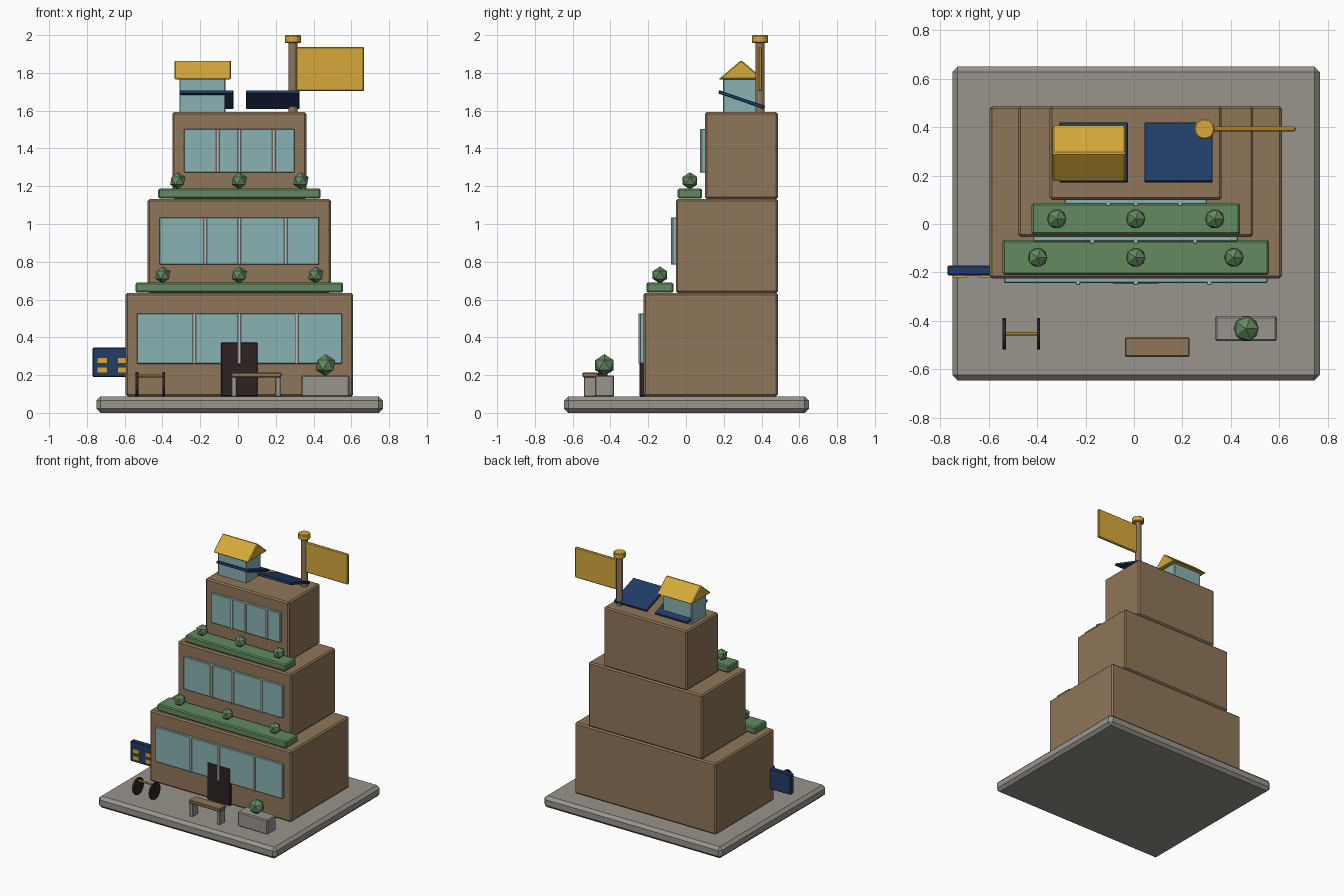
import bpy, bmesh, math
from mathutils import Matrix

if "Cube" in bpy.data.objects:
    bpy.data.objects.remove(bpy.data.objects["Cube"])


def material(name, hexcode):
    """Flat material from an sRGB hex colour."""
    def lin(c):
        return c / 12.92 if c <= 0.04045 else ((c + 0.055) / 1.055) ** 2.4
    m = bpy.data.materials.new(name)
    rgb = [lin(int(hexcode[i:i + 2], 16) / 255) for i in (0, 2, 4)]
    m.diffuse_color = (*rgb, 1)
    m.use_nodes = True
    m.node_tree.nodes["Principled BSDF"].inputs["Base Color"].default_value = m.diffuse_color
    return m


BROWN = material("brown_wall", "8F7658")
GREY = material("stone_grey", "98948C")
GLASS = material("pale_teal_glass", "8AB2B2")
GREEN = material("leaf_green", "628A60")
YELLOW = material("warm_yellow", "D6A93B")
NAVY = material("navy_blue", "213D68")
DARK = material("dark_brown", "2E2222")
SILVER = material("light_grey", "BDBDBB")


def finish(name, bm, mat, bevel=0.0):
    bmesh.ops.recalc_face_normals(bm, faces=bm.faces)
    if bevel:
        edges = [e for e in bm.edges if e.calc_face_angle(0) > math.radians(40)]
        bmesh.ops.bevel(bm, geom=edges, offset=bevel, segments=1, affect='EDGES')
    me = bpy.data.meshes.new(name)
    bm.to_mesh(me)
    bm.free()
    me.materials.append(mat)
    ob = bpy.data.objects.new(name, me)
    bpy.context.collection.objects.link(ob)
    return ob


def box(name, xr, yr, zr, mat, bevel=0.0, tilt=0.0):
    """Box from x, y and z ranges, optionally tilted about x."""
    mid = [(r[0] + r[1]) / 2 for r in (xr, yr, zr)]
    size = [r[1] - r[0] for r in (xr, yr, zr)]
    bm = bmesh.new()
    bmesh.ops.create_cube(bm, size=1, matrix=Matrix.Translation(mid)
                          @ Matrix.Rotation(tilt, 4, 'X') @ Matrix.Diagonal((*size, 1)))
    return finish(name, bm, mat, bevel)


def cylinder(name, c, r, depth, mat, sides=12, along_x=False, bevel=0.0):
    bm = bmesh.new()
    rot = Matrix.Rotation(math.pi / 2, 4, 'Y') if along_x else Matrix()
    bmesh.ops.create_cone(bm, cap_ends=True, segments=sides, radius1=r, radius2=r,
                          depth=depth, matrix=Matrix.Translation(c) @ rot)
    return finish(name, bm, mat, bevel)


def bush(name, c, r):
    bm = bmesh.new()
    bmesh.ops.create_icosphere(bm, subdivisions=1, radius=r, matrix=Matrix.Translation(c))
    return finish(name, bm, GREEN)


CX = 0.007

# Paved base
box("base_slab", (-0.75, 0.767), (-0.645, 0.65), (0, 0.088), GREY, 0.022)

# Three stepped storeys: half width, front y, z range, window half width, window z, mullions
storeys = [
    (0.603, -0.225, (0.088, 0.635), 0.543, (0.26, 0.527), (-0.231, CX, 0.31)),
    (0.485, -0.054, (0.635, 1.132), 0.422, (0.785, 1.035), (-0.173, CX, 0.252)),
    (0.355, 0.100, (1.132, 1.592), 0.293, (1.273, 1.502), (-0.107, CX, 0.19)),
]
for i, (hw, y, zr, ww, wz, mull) in enumerate(storeys, 1):
    box(f"storey_{i}", (CX - hw, CX + hw), (y, 0.487), zr, BROWN, 0.01)
    box(f"window_{i}", (CX - ww, CX + ww), (y - 0.018, y + 0.01), wz, GLASS, 0.003)
    for j, x in enumerate(mull, 1):
        box(f"mullion_{i}_{j}", (x - 0.009, x + 0.009), (y - 0.026, y), wz, SILVER, 0.002)

# Entrance door
box("door", (CX - 0.096, CX + 0.096), (-0.246, -0.215), (0.088, 0.373), DARK, 0.003)

# Planted terraces
terraces = [
    (0.55, (-0.21, -0.066), (0.637, 0.69), 0.405, 0.73),
    (0.43, (-0.044, 0.086), (1.135, 1.188), 0.326, 1.229),
]
for i, (hw, yr, zr, dx, bz) in enumerate(terraces, 1):
    box(f"terrace_bed_{i}", (CX - hw, CX + hw), yr, zr, GREEN, 0.008)
    for j in (-1, 0, 1):
        bush(f"terrace_bush_{i}_{j + 2}", (CX + j * dx, sum(yr) / 2, bz), 0.045)

# Rooftop cabin with gable roof
box("roof_cabin", (-0.31, -0.067), (0.197, 0.376), (1.585, 1.775), GLASS, 0.004)
bm = bmesh.new()
ends = [[bm.verts.new((x, y, z)) for y, z in ((0.172, 1.766), (0.412, 1.766), (0.292, 1.868))]
        for x in (-0.336, -0.036)]
bm.faces.new(ends[0])
bm.faces.new(ends[1])
for k in range(3):
    n = (k + 1) % 3
    bm.faces.new((ends[0][k], ends[0][n], ends[1][n], ends[1][k]))
finish("cabin_roof", bm, YELLOW, 0.006)

# Tilted solar panels
for i, x in enumerate((-0.166, 0.184), 1):
    box(f"solar_panel_{i}", (x - 0.141, x + 0.141), (0.166, 0.424), (1.649, 1.667),
        NAVY, 0.003, tilt=math.radians(-19))

# Flagpole and flag
cylinder("flagpole", (0.291, 0.392, 1.78), 0.024, 0.39, BROWN)
cylinder("flagpole_cap", (0.291, 0.392, 1.979), 0.043, 0.042, YELLOW, bevel=0.005)
box("flag", (0.305, 0.668), (0.382, 0.402), (1.703, 1.938), YELLOW, 0.006)

# Wall sign with yellow panels
box("sign_board", (-0.77, -0.588), (-0.212, -0.172), (0.19, 0.345), NAVY, 0.005)
for i, x in enumerate((-0.718, -0.611)):
    for j, z in enumerate((0.226, 0.277)):
        box(f"sign_panel_{i}_{j}", (x - 0.028, x + 0.028), (-0.221, -0.212),
            (z - 0.016, z + 0.016), YELLOW)

# Bench
box("bench_seat", (-0.038, 0.229), (-0.548, -0.467), (0.188, 0.214), BROWN, 0.005)
for i, x in enumerate((-0.021, 0.211), 1):
    box(f"bench_leg_{i}", (x - 0.014, x + 0.014), (-0.541, -0.474), (0.086, 0.19), GREY, 0.003)

# Stone planter
box("planter", (0.335, 0.59), (-0.483, -0.38), (0.086, 0.199), GREY, 0.007)
bush("planter_bush", (0.463, -0.432, 0.253), 0.058)

# Bike stand: two discs joined by a bar
for i, x in enumerate((-0.535, -0.394), 1):
    cylinder(f"bike_stand_disc_{i}", (x, -0.453, 0.152), 0.064, 0.014, DARK, 12, True)
cylinder("bike_stand_bar", (-0.464, -0.453, 0.196), 0.008, 0.14, YELLOW, 8, True)
